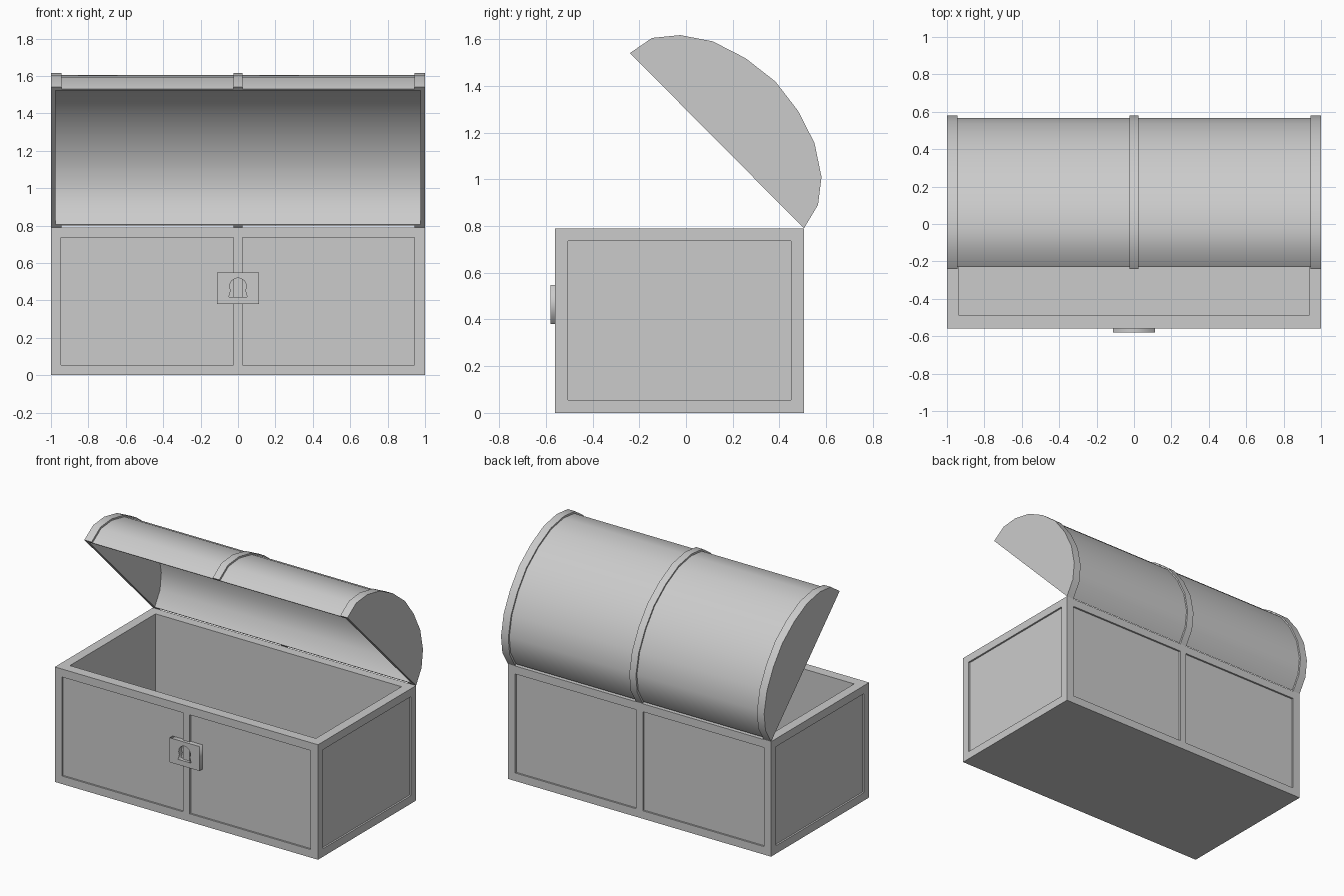
import bpy, bmesh
from math import sin, cos, radians
from mathutils import Matrix, Vector

if "Cube" in bpy.data.objects:
    bpy.data.objects.remove(bpy.data.objects["Cube"])

FRONT, BACK, TOP = -0.56, 0.505, 0.79
REC = 0.012          # depth of recessed panels
FR, MID = 0.055, 0.025  # frame width, half width of centre strip


def finish(name, bm):
    bmesh.ops.recalc_face_normals(bm, faces=bm.faces)
    me = bpy.data.meshes.new(name)
    bm.to_mesh(me)
    bm.free()
    ob = bpy.data.objects.new(name, me)
    bpy.context.collection.objects.link(ob)
    return ob


def add_box(bm, x0, x1, y0, y1, z0, z1):
    size = Matrix.Diagonal((x1 - x0, y1 - y0, z1 - z0, 1))
    mid = Matrix.Translation(((x0 + x1) / 2, (y0 + y1) / 2, (z0 + z1) / 2))
    bmesh.ops.create_cube(bm, size=1, matrix=mid @ size)


def activate(ob):
    bpy.ops.object.select_all(action='DESELECT')
    ob.select_set(True)
    bpy.context.view_layer.objects.active = ob


# chest body
bm = bmesh.new()
add_box(bm, -1, 1, FRONT, BACK, 0, TOP)
body = finish("chest_body", bm)

# cutter: inner cavity plus the recessed panels on all four sides
bm = bmesh.new()
add_box(bm, -0.935, 0.935, FRONT + 0.07, BACK - 0.065, 0.065, TOP + 0.2)
z0, z1 = FR, TOP - FR
for s in (-1, 1):
    xa, xb = sorted((s * MID, s * (1 - FR)))
    add_box(bm, xa, xb, FRONT - 0.1, FRONT + REC, z0, z1)
    add_box(bm, xa, xb, BACK - REC, BACK + 0.1, z0, z1)
    xa, xb = sorted((s * (1 - REC), s * 1.1))
    add_box(bm, xa, xb, FRONT + FR, BACK - FR, z0, z1)
cutter = finish("body_cutter", bm)
cutter.hide_render = True
mod = body.modifiers.new("recesses", 'BOOLEAN')
mod.operation, mod.solver, mod.object = 'DIFFERENCE', 'EXACT', cutter
activate(body)
bpy.ops.object.modifier_apply(modifier=mod.name)
bpy.data.objects.remove(cutter)

# open lid: arched profile (y, z) swept along x, with raised bands and hollow inside
profile = [(0.505, 0.79), (0.565, 0.89), (0.58, 1.01), (0.55, 1.155), (0.48, 1.292),
           (0.383, 1.418), (0.255, 1.518), (0.115, 1.59), (-0.025, 1.617),
           (-0.145, 1.605), (-0.24, 1.54)]
pivot = (Vector(profile[0]) + Vector(profile[-1])) / 2
bm = bmesh.new()


def section(x, inset):
    pts = [pivot + (Vector(p) - pivot) * (1 - inset / 0.45) for p in profile]
    return [bm.verts.new((x, p.x, p.y)) for p in pts]


def bridge(rows):
    for a, b in zip(rows, rows[1:]):
        for i in range(len(a) - 1):
            bm.faces.new((a[i], a[i + 1], b[i + 1], b[i]))


E, G = 1 - FR, 0.012
outer = [section(x, o) for x, o in (
    (-1, 0), (-E, 0), (-E, G), (-MID, G), (-MID, 0),
    (MID, 0), (MID, G), (E, G), (E, 0), (1, 0))]
inner = [section(x, 0.02) for x in (-0.975, 0.975)]
bridge(outer)
bridge(inner)
for end in (outer[0], outer[-1], inner[0], inner[1]):
    bm.faces.new(end)
# rim around the lid opening
for k in (0, -1):
    bm.faces.new([r[k] for r in outer] + [inner[1][k], inner[0][k]])
    bm.faces.new((outer[k][0], outer[k][-1], inner[k][-1], inner[k][0]))
lid = finish("lid", bm)
activate(lid)
bpy.ops.object.shade_smooth_by_angle(angle=radians(30))

# lock plate with a keyhole
arc = [(0.045 * cos(radians(a)), 0.475 + 0.045 * sin(radians(a)))
       for a in range(-30, 211, 24)]
keyhole = [(-0.05, 0.417), (0.05, 0.417)] + arc
plate = [(-0.113, 0.38), (0.113, 0.38), (0.113, 0.548), (-0.113, 0.548)]
cu = bpy.data.curves.new("lock_plate", 'CURVE')
cu.dimensions, cu.fill_mode, cu.extrude = '2D', 'BOTH', 0.016
for pts in (plate, keyhole):
    sp = cu.splines.new('POLY')
    sp.points.add(len(pts) - 1)
    for p, (x, z) in zip(sp.points, pts):
        p.co = (x, z, 0, 1)
    sp.use_cyclic_u = True
lock = bpy.data.objects.new("lock_plate", cu)
lock.rotation_euler.x = radians(90)
lock.location.y = FRONT - 0.004
bpy.context.collection.objects.link(lock)
activate(lock)
bpy.ops.object.convert(target='MESH')
